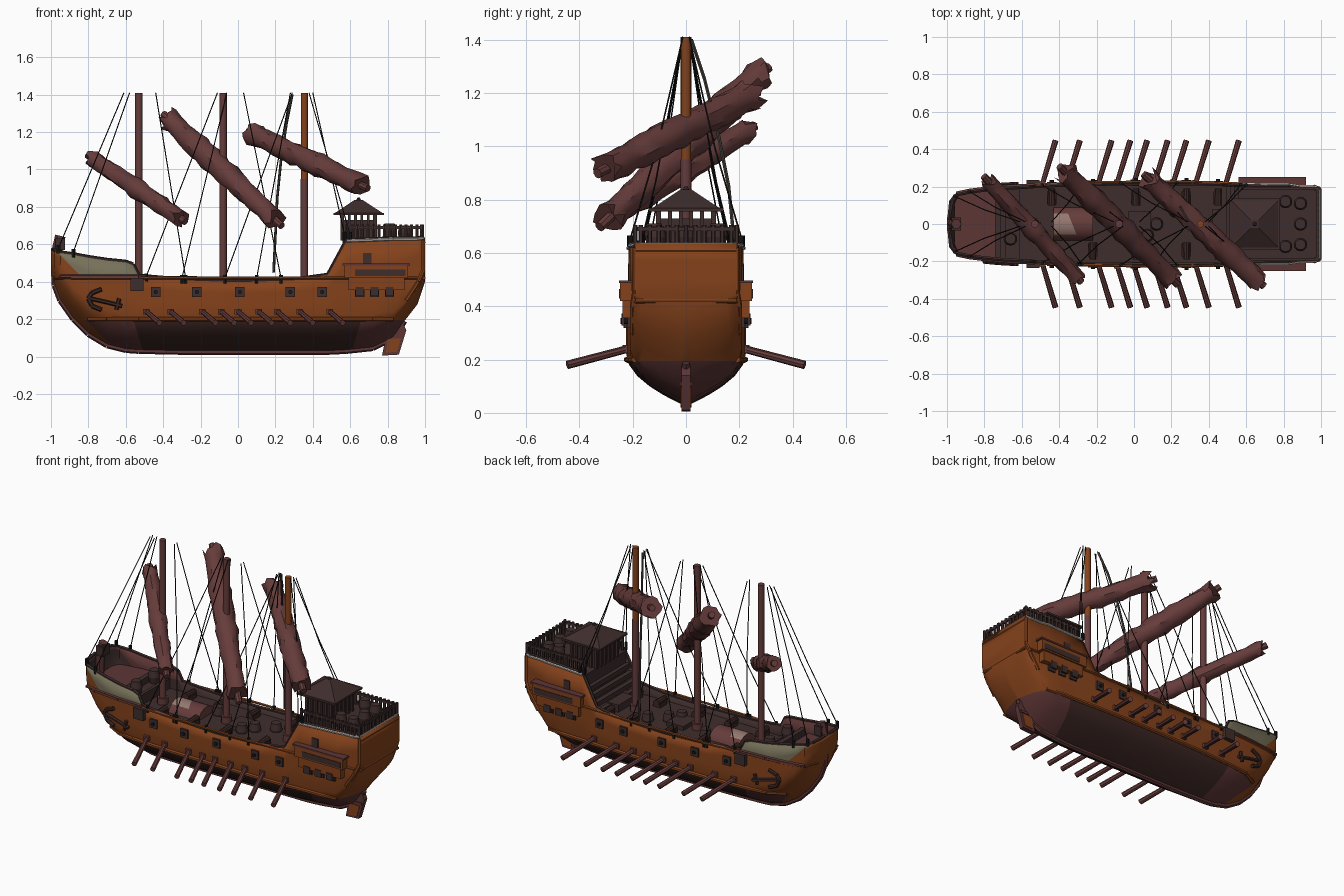
import bpy, bmesh, random
from math import sin, cos, pi, radians
from mathutils import Vector, Matrix

random.seed(4)
cube = bpy.data.objects.get("Cube")
if cube:
    bpy.data.objects.remove(cube)


def material(name, *rgb):
    m = bpy.data.materials.new(name)
    m.use_nodes = True
    m.diffuse_color = (*rgb, 1)
    m.node_tree.nodes["Principled BSDF"].inputs["Base Color"].default_value = (*rgb, 1)
    return m


ORANGE = material("orange_timber", .235, .055, .011)
BOTTOM = material("dark_bottom", .045, .02, .017)
MAROON = material("maroon_timber", .11, .036, .036)
GREEN = material("mossy_paint", .18, .165, .10)
DECK = material("dark_deck", .05, .027, .026)
CLOTH = material("furled_cloth", .13, .045, .043)
PALE = material("pale_trim", .5, .46, .43)
WORN = material("worn_patch", .30, .19, .16)
ROPE = material("black_rope", .012, .011, .011)
NET = material("grey_netting", .07, .06, .05)

# Hull stations: x, keel height, half width, bilge height, rail height
STATIONS = [
    (-1, .46, .03, .05, .57), (-.98, .38, .13, .12, .565), (-.95, .3, .165, .16, .555),
    (-.88, .2, .18, .17, .545), (-.8, .12, .19, .18, .53), (-.7, .06, .2, .19, .515),
    (-.6, .035, .205, .2, .505), (-.56, .032, .207, .2, .49), (-.53, .03, .21, .2, .43),
    (-.3, .025, .22, .2, .41), (0, .025, .225, .2, .4), (.3, .025, .225, .2, .41),
    (.48, .025, .22, .2, .435), (.58, .03, .215, .2, .62), (.72, .045, .21, .18, .625),
    (.83, .1, .21, .14, .63), (.89, .19, .2, .1, .63), (.96, .28, .2, .08, .63),
    (1, .4, .19, .05, .635)]


def half(x, z):
    """Half width of the hull at a point along its length and height."""
    for a, b in zip(STATIONS, STATIONS[1:]):
        if a[0] <= x <= b[0]:
            f = (x - a[0]) / (b[0] - a[0])
            _, keel, w, h, _ = [p + (q - p) * f for p, q in zip(a, b)]
            t = min(max((z - keel) / h, 0), 1)
            return w * (1 - (1 - t) ** 2)
    return 0


def finish(name, bm, *mats, smooth=True):
    mesh = bpy.data.meshes.new(name)
    bm.to_mesh(mesh)
    bm.free()
    for m in mats:
        mesh.materials.append(m)
    ob = bpy.data.objects.new(name, mesh)
    bpy.context.collection.objects.link(ob)
    if smooth:
        bpy.ops.object.select_all(action='DESELECT')
        bpy.context.view_layer.objects.active = ob
        ob.select_set(True)
        bpy.ops.object.shade_smooth_by_angle(angle=radians(35))
    return ob


def rod(bm, a, b, r1, r2=None, sides=8):
    a, b = Vector(a), Vector(b)
    m = Matrix.Translation((a + b) / 2) @ (b - a).to_track_quat('Z', 'Y').to_matrix().to_4x4()
    bmesh.ops.create_cone(bm, cap_ends=True, segments=sides, radius1=r1,
                          radius2=r1 if r2 is None else r2, depth=(b - a).length, matrix=m)


def path(bm, pts, r, sides=6):
    for a, b in zip(pts, pts[1:]):
        rod(bm, a, b, r, sides=sides)


def box(bm, x, y, z, sx, sy, sz):
    bmesh.ops.create_cube(bm, size=1, matrix=Matrix.Translation((x, y, z)) @ Matrix.Diagonal((sx, sy, sz, 1)))


def prism(bm, pts, offset):
    """Closed slab: a flat outline pushed along an offset."""
    f = bm.faces.new([bm.verts.new(p) for p in pts])
    ext = bmesh.ops.extrude_face_region(bm, geom=[f])
    bmesh.ops.translate(bm, vec=offset, verts=[v for v in ext["geom"] if isinstance(v, bmesh.types.BMVert)])
    bmesh.ops.recalc_face_normals(bm, faces=bm.faces)


# Hull shell, coloured by cuts through its planking
bm = bmesh.new()
rings = []
for x, keel, w, h, top in STATIONS:
    side = [(w, keel + h + (top - keel - h) * k / 3) for k in (3, 2, 1)]
    arc = [(w * cos(k * pi / 14) ** 2, keel + h * (1 - sin(k * pi / 14))) for k in range(7)]
    prof = side + arc + [(0, keel)] + [(-y, z) for y, z in reversed(side + arc)]
    rings.append([bm.verts.new((x, y, z)) for y, z in prof])
for a, b in zip(rings, rings[1:]):
    for i in range(len(a) - 1):
        bm.faces.new((a[i], a[i + 1], b[i + 1], b[i]))
bm.faces.new(rings[0][::-1])
bm.faces.new(rings[-1])
bm.normal_update()
if max(bm.faces, key=lambda f: f.calc_center_median().y).normal.y < 0:
    bmesh.ops.reverse_faces(bm, faces=bm.faces)
for co, no in [((0, 0, .195), (0, 0, 1)), ((-.5, 0, 0), (1, 0, .3)), ((.6, 0, 0), (1, 0, -.3)),
               ((-.74, 0, .12), (1, 0, 1)), ((0, 0, .435), (0, 0, 1)), ((-.86, 0, .45), (1, 0, 1))]:
    bmesh.ops.bisect_plane(bm, geom=bm.verts[:] + bm.edges[:] + bm.faces[:],
                           plane_co=co, plane_no=no, dist=1e-5)
for f in bm.faces:
    x, y, z = f.calc_center_median()
    if z < .195 and x + z > -.62:
        f.material_index = 1 if x + .3 * z > -.5 and x - .3 * z < .6 else 2
    elif x < -.53 and z > .435 and x + z > -.41:
        f.material_index = 3
hull = finish("hull", bm, ORANGE, BOTTOM, MAROON, GREEN, DECK, DECK, DECK, MAROON)
sol = hull.modifiers.new("planking", 'SOLIDIFY')
sol.thickness, sol.offset = .018, -1
sol.material_offset = sol.material_offset_rim = 4


# Decks
def deck(name, x0, x1, z, mat):
    bm = bmesh.new()
    xs = [x0 + (x1 - x0) * i / 16 for i in range(17)]
    edge = [(x, max(half(x, z) - .008, .01)) for x in xs]
    prism(bm, [(x, -y, z) for x, y in edge] + [(x, y, z) for x, y in reversed(edge)], (0, 0, -.02))
    finish(name, bm, mat, smooth=False)


deck("main_deck", -.74, .57, .37, DECK)
deck("bow_deck", -.96, -.74, .45, MAROON)
deck("fore_deck", -.74, -.62, .43, DECK)
deck("stern_deck", .56, .985, .62, DECK)

# Bulkheads and the stairs up to the stern
bm = bmesh.new()
box(bm, .57, 0, .49, .02, .41, .26)
box(bm, -.62, 0, .4, .02, .39, .07)
box(bm, -.7, 0, .45, .03, .37, .04)
for i in range(4):
    box(bm, .55 - i * .022, 0, .53 - i * .045, .03, .4, .03)
for s in (-1, 1):
    box(bm, -.54, s * .215, .385, .07, .04, .07)
finish("bulkheads_and_stairs", bm, DECK, smooth=False)

# Keel, stem and rails
bm = bmesh.new()
path(bm, [(max(x, -.984), 0, k) for x, k, *_ in STATIONS if x < .9], .016)
path(bm, [(-.972, 0, .44), (-.97, 0, .56), (-.95, 0, .645)], .028)
finish("keel_and_stem", bm, MAROON)
bm = bmesh.new()
box(bm, -.95, 0, .6, .05, .07, .06)
for s in (-1, 1):
    path(bm, [(min(max(x, -.99), .98), s * (w - .009), top + .003) for x, _, w, _, top in STATIONS], .01)
finish("rail_cap", bm, DECK)

# Pale strip under the stern railing
bm = bmesh.new()
for s in (-1, 1):
    path(bm, [(min(x, .99), s * (w + .001), top - .002) for x, _, w, _, top in STATIONS if x > .55], .008)
rod(bm, (.993, -.19, .633), (.993, .19, .633), .007)
finish("pale_strip", bm, PALE)

# Wales and stern trim
bm, bow = bmesh.new(), bmesh.new()
for s in (-1, 1):
    for z, r in ((.42, .008), (.2, .012)):
        xs = [x for x, k, *_ in STATIONS if k < z - .02]
        path(bm, [(min(x, .99), s * half(x, z), z) for x in xs], r)
    path(bow, [(x, s * w, .428) for x, _, w, *_ in STATIONS if -.96 < x < -.5], .01)
    path(bm, [(.9, s * .2, .3), (.965, s * .2, .4), (.99, s * .19, .46), (.99, s * .19, .62)], .011)
for z in (.42, .61):
    rod(bm, (.993, -.19, z), (.993, .19, z), .009)
finish("wales", bm, ORANGE)
finish("bow_wales", bow, MAROON)

# Rudder with an orange blade panel
bm = bmesh.new()
prism(bm, [(x, -.016, z) for x, z in ((.77, .005), (.86, .01), (.9, .14), (.87, .21), (.8, .15))], (0, .032, 0))
box(bm, .845, 0, .11, .08, .044, .015)
finish("rudder", bm, MAROON, smooth=False)
bm = bmesh.new()
prism(bm, [(x, -.02, z) for x, z in ((.79, .02), (.85, .025), (.87, .095), (.8, .095))], (0, .04, 0))
finish("rudder_panel", bm, ORANGE, smooth=False)

# Masts
for name, x, top in (("fore_mast", -.53, 1.41), ("main_mast", -.08, 1.41), ("aft_mast", .355, .95)):
    bm = bmesh.new()
    rod(bm, (x, 0, .36), (x, 0, top), .02, sides=12)
    rod(bm, (x, 0, .36), (x, 0, .41), .032, sides=12)
    finish(name, bm, CLOTH)
bm = bmesh.new()
rod(bm, (.355, 0, .95), (.355, 0, 1.41), .019, sides=12)
finish("aft_mast_top", bm, ORANGE)


# Furled sails: lumpy rolls bound to slanting yards
def sail(name, a, b, r):
    a, b = Vector(a), Vector(b)
    turn = (b - a).to_track_quat('Z', 'Y')
    bm = bmesh.new()
    prev, n = None, 14
    for i in range(19):
        t = i / 18
        size = r * (.9 + .15 * sin(pi * t) + (.1 if i in (0, 18) else 0)) * random.uniform(.9, 1.1)
        ring = []
        for k in range(n):
            q = size * random.uniform(.9, 1.1)
            jut = random.uniform(-.03, .03) if i in (0, 18) else 0
            ring.append(bm.verts.new(a.lerp(b, t) + turn @ Vector((q * cos(2 * pi * k / n), q * sin(2 * pi * k / n), jut))))
        if prev:
            for k in range(n):
                bm.faces.new((prev[k], prev[(k + 1) % n], ring[(k + 1) % n], ring[k]))
        else:
            bm.faces.new(ring[::-1])
        prev = ring
    bm.faces.new(prev)
    rod(bm, a.lerp(b, -.05), a.lerp(b, 1.06), .02)
    finish(name, bm, CLOTH)


sail("fore_sail", (-.78, .23, 1.06), (-.31, -.28, .74), .048)
sail("main_sail", (-.37, .28, 1.27), (.2, -.29, .73), .059)
sail("aft_sail", (.08, .24, 1.19), (.66, -.3, .915), .057)

# Rigging: mast head, foot and foot height, on both sides
bm = bmesh.new()
for x0, x1, z in ((-.61, -.96, .58), (-.58, -.88, .56), (-.44, -.28, .42), (-.11, -.49, .43), (-.06, -.3, .42),
                  (.03, .23, .42), (.29, -.07, .42), (.28, .1, .42), (.4, .57, .65), (.38, .6, .65)):
    for s in (-1, 1):
        y = s * (half(x1, z) - .005)
        mid = Vector((x0 * .45 + x1 * .55, y * .52, 1.41 * .45 + z * .55))
        path(bm, [(x0, s * .012, 1.41), mid, (x1, y, z)], .003, 5)
        rod(bm, (x1, y, z - .03), (x1, y, z + .015), .01)
finish("rigging", bm, ROPE)
bm = bmesh.new()
path(bm, [(.29, .02, 1.4), (.26, .07, 1.25), (.23, .12, 1.05), (.21, .16, .85), (.19, .2, .45)], .007)
finish("netting", bm, NET)

# Oars, gun ports and cannons
oars, ports, guns, deck_guns = bmesh.new(), bmesh.new(), bmesh.new(), bmesh.new()
for s in (-1, 1):
    for x in (-.42, -.29, -.12, -.02, .07, .18, .28, .4, .56):
        y = half(x, .24)
        rod(oars, (x - .075, s * (y - .02), .245), (x, s * .445, .18), .013, .016)
        box(oars, x - .07, s * y, .24, .035, .025, .03)
    for x in (-.44, -.22, .01, .28, .45, .65, .73, .81):
        y = half(x, .345)
        box(ports, x, s * y, .345, .05, .02, .055)
        rod(guns, (x, s * (y + .02), .345), (x, s * .2, .345), .011)
        if x < .6:
            rod(deck_guns, (x, s * .1, .395), (x, s * .19, .395), .022, .017, 10)
            box(deck_guns, x, s * .14, .38, .05, .07, .03)
finish("oars", oars, CLOTH)
finish("port_frames", ports, DECK, smooth=False)
finish("cannon_muzzles", guns, ROPE)
finish("deck_cannons", deck_guns, BOTTOM)

# Anchors
bm = bmesh.new()
for s in (-1, 1):
    def on(x, z):
        return (x, s * (half(x, z) + .012), z)
    path(bm, [on(-.62, .27), on(-.7, .29), on(-.79, .31)], .011)
    path(bm, [on(-.73, .25), on(-.78, .27), on(-.8, .31), on(-.78, .34), on(-.73, .36)], .012)
    path(bm, [on(-.65, .25), on(-.635, .31)], .011)
finish("anchors", bm, BOTTOM)

# Side galleries with maroon roofs and dark openings
bm, roof, win = bmesh.new(), bmesh.new(), bmesh.new()
for s in (-1, 1):
    box(bm, .74, s * .225, .455, .34, .045, .07)
    box(bm, .74, s * .218, .39, .3, .04, .07)
    box(roof, .74, s * .226, .492, .36, .052, .01)
    box(win, .76, s * .247, .447, .27, .008, .035)
    box(win, .69, s * .21, .525, .045, .012, .055)
    for x in (.65, .73, .81):
        box(win, x, s * .236, .35, .045, .012, .045)
finish("side_galleries", bm, ORANGE, smooth=False)
finish("gallery_roofs", roof, MAROON, smooth=False)
finish("gallery_windows", win, DECK, smooth=False)

# Stern railing
bm = bmesh.new()
posts = [(.58 + i * .029, s * .19) for i in range(15) for s in (-1, 1)]
posts += [(.98, -.17 + i * .034) for i in range(11)]
for x, y in posts:
    rod(bm, (x, y, .62), (x, y, .705), .009, sides=6)
for s in (-1, 1):
    box(bm, .78, s * .19, .69, .41, .014, .014)
box(bm, .98, 0, .69, .014, .38, .014)
finish("stern_railing", bm, DECK, smooth=False)

# Lookout hut
bm = bmesh.new()
box(bm, .645, 0, .675, .17, .2, .11)
for s in (-1, 1):
    for k in range(6):
        box(bm, .56 + k * .034, s * .105, .69, .014, .014, .14)
        box(bm, .645 + s * .09, -.1 + k * .04, .69, .014, .014, .14)
box(bm, .645, 0, .762, .27, .28, .012)
bmesh.ops.create_cone(bm, cap_ends=True, segments=4, radius1=.19, radius2=.03, depth=.075,
                      matrix=Matrix.Translation((.645, 0, .8)) @ Matrix.Rotation(pi / 4, 4, 'Z'))
rod(bm, (.645, 0, .83), (.645, 0, .85), .015, .006)
finish("lookout_hut", bm, DECK, smooth=False)

# Barrels and deck fittings
bm = bmesh.new()
for x, y, z in [(.89, y, .62) for y in (-.11, 0, .11)] + [(.81, .12, .63), (.81, -.12, .63), (.12, 0, .34),
                (.22, .07, .34), (.07, -.06, .34), (-.18, .06, .34), (-.66, .1, .43), (-.66, -.08, .43)]:
    rod(bm, (x, y, z), (x, y, z + .04), .028, .036, 12)
    rod(bm, (x, y, z + .04), (x, y, z + .08), .036, .028, 12)
box(bm, .03, 0, .38, .12, .14, .03)
box(bm, .46, 0, .39, .08, .16, .05)
finish("barrels_and_hatches", bm, DECK)

# Rounded deck canopy with a worn patch
bm = bmesh.new()
rod(bm, (-.43, 0, .335), (-.22, 0, .335), .095, sides=20)
bmesh.ops.bisect_plane(bm, geom=bm.verts[:] + bm.edges[:] + bm.faces[:], plane_co=(-.33, 0, 0), plane_no=(1, .4, 0))
for f in bm.faces:
    c = f.calc_center_median()
    f.material_index = int(c.x + .4 * c.y < -.33 and abs(c.y) < .05 and f.normal.z > .5)
finish("deck_canopy", bm, CLOTH, WORN)
